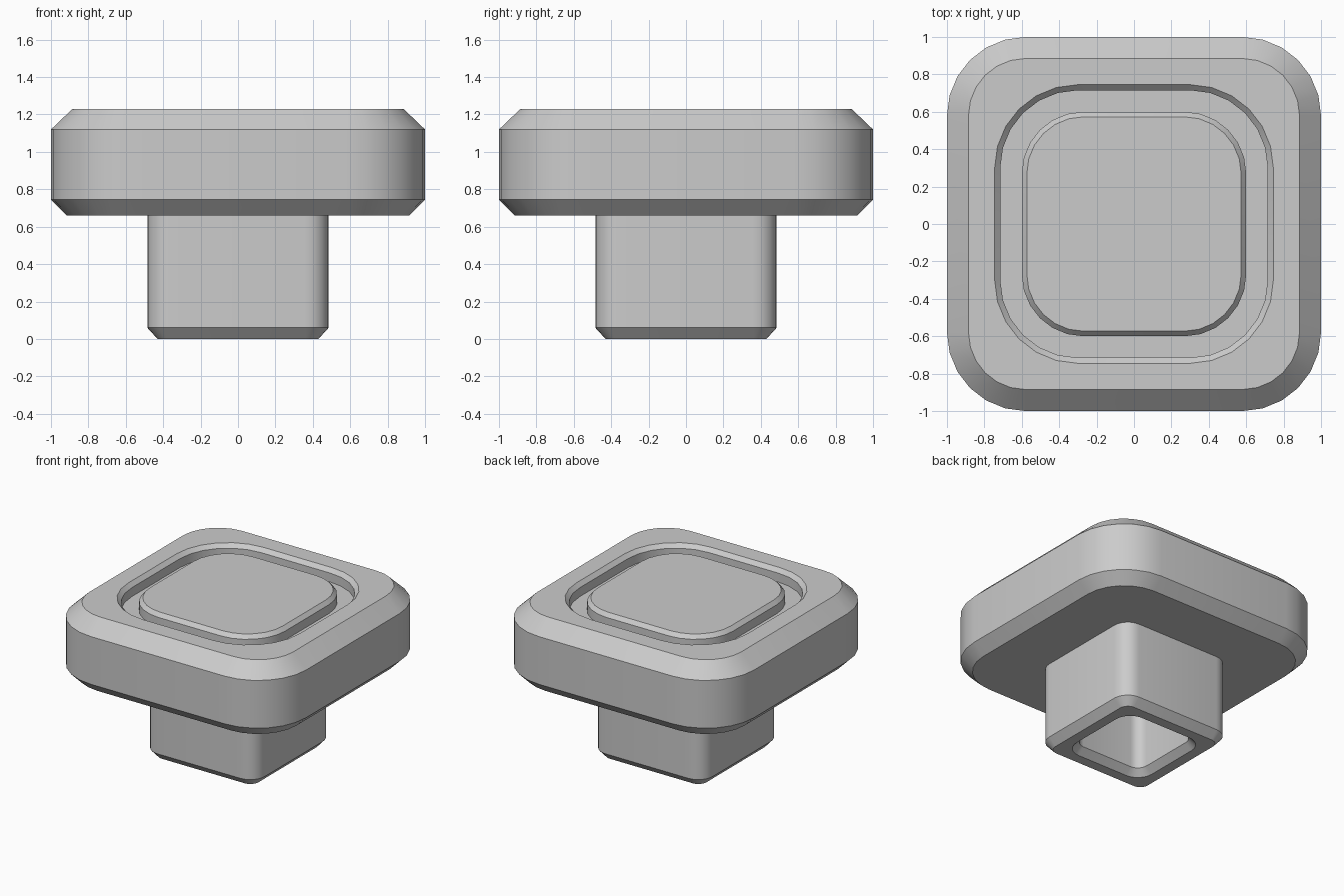
import bpy
import bmesh
from math import cos, sin, pi, radians

cube = bpy.data.objects.get("Cube")
if cube:
    bpy.data.objects.remove(cube, do_unlink=True)

GREY = (0.6, 0.6, 0.6, 1)
grey = bpy.data.materials.new("plain grey")
grey.use_nodes = True
grey.diffuse_color = GREY
grey.node_tree.nodes["Principled BSDF"].inputs["Base Color"].default_value = GREY

STEPS = 6  # facets per rounded corner


def rounded_square(bm, core, radius, z):
    """Ring of vertices: a square of half-size core, grown outward by radius."""
    ring = []
    for corner in range(4):
        middle = pi / 4 + corner * pi / 2
        cx = core if cos(middle) > 0 else -core
        cy = core if sin(middle) > 0 else -core
        for i in range(STEPS + 1):
            a = corner * pi / 2 + i * pi / 2 / STEPS
            ring.append(bm.verts.new((cx + radius * cos(a), cy + radius * sin(a), z)))
    return ring


def loft(name, profile, cap_first=False, cap_last=False):
    """Skin rounded squares given as (core, half-width, z)."""
    bm = bmesh.new()
    rings = [rounded_square(bm, core, half - core, z) for core, half, z in profile]
    for low, high in zip(rings, rings[1:]):
        for i in range(len(low)):
            j = (i + 1) % len(low)
            bm.faces.new((low[i], low[j], high[j], high[i]))
    if cap_first:
        bm.faces.new(rings[0][::-1])
    if cap_last:
        bm.faces.new(rings[-1])
    mesh = bpy.data.meshes.new(name)
    bm.to_mesh(mesh)
    bm.free()
    mesh.materials.append(grey)
    obj = bpy.data.objects.new(name, mesh)
    bpy.context.collection.objects.link(obj)
    bpy.ops.object.select_all(action='DESELECT')
    obj.select_set(True)
    bpy.context.view_layer.objects.active = obj
    bpy.ops.object.shade_smooth_by_angle(angle=radians(30))
    return obj


TOP, UNDER, FLOOR, CHAMFER = 1.23, 0.66, 1.13, 0.03
HEAD, GROOVE, PAD, STEM, SOCKET = 0.58, 0.3, 0.27, 0.36, 0.22

# Broad head with chamfered rims, sunken ring groove and raised centre pad
loft("head", [
    (STEM, 0.485, UNDER),
    (HEAD, 0.915, UNDER),
    (HEAD, 1.0, 0.745),
    (HEAD, 1.0, 1.12),
    (HEAD, 0.885, TOP),
    (GROOVE, 0.745, TOP),
    (GROOVE, 0.715, TOP - CHAMFER),
    (GROOVE, 0.715, FLOOR),
    (PAD, 0.6, FLOOR),
    (PAD, 0.6, TOP - CHAMFER),
    (PAD, 0.573, TOP),
], cap_last=True)

# Square stem with a chamfered socket in its foot
loft("stem", [
    (SOCKET, 0.3, 0.5),
    (SOCKET, 0.3, 0.05),
    (SOCKET, 0.35, 0),
    (STEM, 0.43, 0),
    (STEM, 0.485, 0.06),
    (STEM, 0.485, UNDER),
], cap_first=True)
